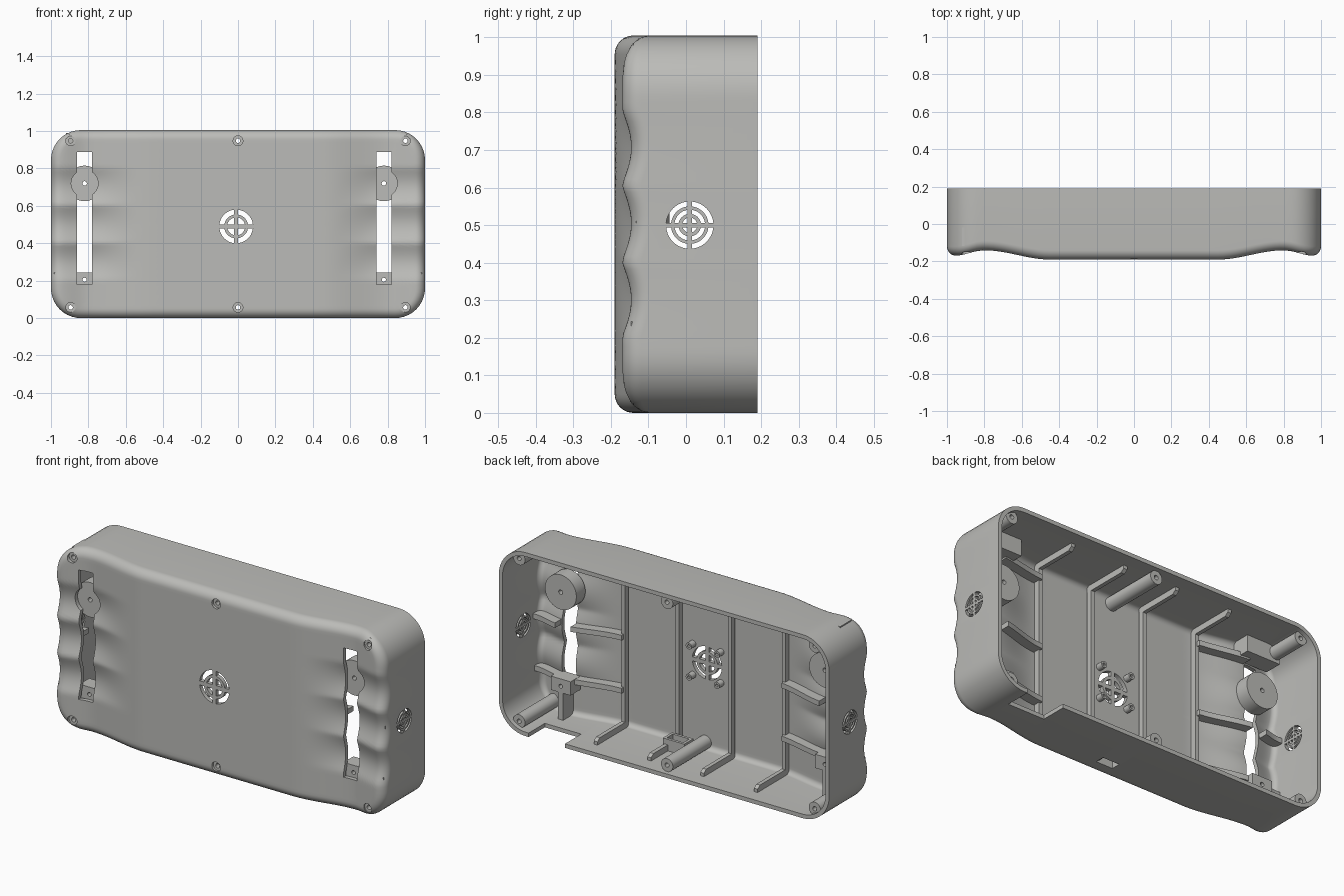
import bpy, bmesh, math

if "Cube" in bpy.data.objects:
    bpy.data.objects.remove(bpy.data.objects["Cube"])

H, R, FIL, WALL, BACK = 1.005, 0.16, 0.05, 0.022, 0.19
SLOTS = (-0.82, 0.78)

grey = bpy.data.materials.new("light_grey_plastic")
grey.diffuse_color = (0.5, 0.5, 0.48, 1)
grey.use_nodes = True
grey.node_tree.nodes["Principled BSDF"].inputs["Base Color"].default_value = grey.diffuse_color


def sstep(a, b, v):
    t = min(max((v - a) / (b - a), 0), 1)
    return t * t * (3 - 2 * t)


def front(x, z):
    """Depth of the front face: side dips plus finger grooves."""
    ax = abs(x)
    y = -0.19 + 0.05 * sstep(0.45, 0.8, ax) * (1 - 0.6 * sstep(0.8, 0.96, ax))
    if 0.2 < z < 0.81:
        s = math.sin(math.pi * (z - 0.2) / 0.203)
        y += 0.026 * (math.sqrt(s * s + 0.01) - 0.1) * sstep(0.5, 0.85, ax)
    return y


def make(name, bm, smooth=True):
    bmesh.ops.recalc_face_normals(bm, faces=bm.faces)
    me = bpy.data.meshes.new(name)
    bm.to_mesh(me)
    bm.free()
    ob = bpy.data.objects.new(name, me)
    bpy.context.collection.objects.link(ob)
    me.materials.append(grey)
    return ob


def prism(bm, pts, axis, lo, hi):
    """Extrude a 2D outline along an axis; pts are the other two axes in order."""
    def co(p, h):
        return {'x': (h, p[0], p[1]), 'y': (p[0], h, p[1]), 'z': (p[0], p[1], h)}[axis]
    a = [bm.verts.new(co(p, lo)) for p in pts]
    b = [bm.verts.new(co(p, hi)) for p in pts]
    bm.faces.new(a)
    bm.faces.new(b[::-1])
    n = len(pts)
    for i in range(n):
        bm.faces.new((a[i], b[i], b[(i + 1) % n], a[(i + 1) % n]))


def box(bm, x0, x1, y0, y1, z0, z1):
    prism(bm, [(x0, y0), (x1, y0), (x1, y1), (x0, y1)], 'z', z0, z1)


def disc(u, v, r, n=32):
    return [(u + r * math.cos(2 * math.pi * i / n), v + r * math.sin(2 * math.pi * i / n)) for i in range(n)]


def grille(bm, axis, u, v, rings, gap, lo, hi):
    """Ring slots split into quarters by a cross of bars."""
    for r0, r1 in rings:
        for q in range(4):
            def arc(r):
                g = math.asin(gap / r)
                return [q * math.pi / 2 + g + (math.pi / 2 - 2 * g) * i / 10 for i in range(11)]
            pts = [(u + r1 * math.cos(a), v + r1 * math.sin(a)) for a in arc(r1)]
            if r0:
                pts += [(u + r0 * math.cos(a), v + r0 * math.sin(a)) for a in arc(r0)[::-1]]
            else:
                a = q * math.pi / 2 + math.pi / 4
                pts.append((u + gap * 1.414 * math.cos(a), v + gap * 1.414 * math.sin(a)))
            prism(bm, pts, axis, lo, hi)


def cut(ob, bm):
    """Subtract a set of shapes from an object."""
    c = make("cutter", bm)
    c.hide_render = True
    m = ob.modifiers.new("cut", 'BOOLEAN')
    m.operation, m.solver, m.object = 'DIFFERENCE', 'EXACT', c
    bpy.context.view_layer.objects.active = ob
    bpy.ops.object.modifier_apply(modifier=m.name)
    bpy.data.objects.remove(c)


def outline(d):
    """Rounded rectangle inset by d, as (x, z) points."""
    w, h, r, pts = 1 - R, H / 2 - R, R - d, []
    corners = [(w, h, 0), (-w, h, 1), (-w, -h, 2), (w, -h, 3)]
    for i, (cx, cz, q) in enumerate(corners):
        arc = [(cx + r * math.cos((q + k / 10) * math.pi / 2), H / 2 + cz + r * math.sin((q + k / 10) * math.pi / 2))
               for k in range(11)]
        pts += arc
        nx, nz, _ = corners[(i + 1) % 4]
        n = 56 if i % 2 == 0 else 40
        x1, z1 = arc[-1]
        for k in range(1, n):
            pts.append((x1 + (nx - cx) * k / n, z1 + (nz - cz) * k / n))
    return pts


def skin(bm, inset):
    """Side wall, rounded edge and wavy front; returns the rim loop."""
    rad = FIL - inset
    rings = [[(x, BACK, z) for x, z in outline(inset)]]
    for k in range(9):
        a = k / 8 * math.pi / 2
        d = rad * (1 - math.cos(a))
        rings.append([(x, front(x, z) + inset + rad * (1 - math.sin(a)), z) for x, z in outline(inset + d)])
    base = outline(FIL)
    for k in range(1, 29):
        t = k / 28
        ring = []
        for x, z in base:
            px, pz = x * (1 - 0.5 * t), z + (H / 2 - z) * t
            ring.append((px, front(px, pz) + inset, pz))
        rings.append(ring)
    vs = [[bm.verts.new(p) for p in ring] for ring in rings]
    n = len(base)
    for a, b in zip(vs, vs[1:]):
        for i in range(n):
            bm.faces.new((a[i], a[(i + 1) % n], b[(i + 1) % n], b[i]))
    return vs[0]


# Shell, open at the back
bm = bmesh.new()
outer, inner = skin(bm, 0), skin(bm, WALL)
for i in range(len(outer)):
    j = (i + 1) % len(outer)
    bm.faces.new((outer[i], inner[i], inner[j], outer[j]))
bmesh.ops.remove_doubles(bm, verts=bm.verts, dist=1e-4)
shell = make("shell", bm)

# Slots, knob openings, bottom notch and bottom window
screws = [(x, z) for x in (-0.895, 0, 0.895) for z in (0.057, 0.948)]
bm = bmesh.new()
for sx in SLOTS:
    box(bm, sx - 0.04, sx + 0.04, -0.3, 0, 0.18, 0.888)
box(bm, 0.6, 0.82, 0.05, 0.3, -0.1, 0.06)
box(bm, 0.05, 0.15, -0.1, -0.05, -0.1, 0.04)
cut(shell, bm)
bm = bmesh.new()
for sx in SLOTS:
    prism(bm, disc(sx, 0.72, 0.072), 'y', -0.3, 0)
cut(shell, bm)

# Vent grilles on the front and both sides
bm = bmesh.new()
grille(bm, 'y', -0.01, 0.49, [(0, 0.048), (0.064, 0.09)], 0.011, -0.3, 0)
for lo, hi in ((-1.1, -0.9), (0.9, 1.1)):
    grille(bm, 'x', 0.01, 0.5, [(0, 0.02), (0.03, 0.041), (0.05, 0.063)], 0.006, lo, hi)
cut(shell, bm)

# Countersunk screw holes
bm = bmesh.new()
for x, z in screws:
    prism(bm, disc(x, z, 0.026), 'y', -0.3, front(x, z) + 0.014)
cut(shell, bm)
bm = bmesh.new()
for x, z in screws:
    prism(bm, disc(x, z, 0.012, 16), 'y', -0.3, 0)
cut(shell, bm)

# Screw posts and speaker bosses
parts = [shell]
bm, holes = bmesh.new(), bmesh.new()
for x, z in screws:
    prism(bm, disc(x, z, 0.036), 'y', front(x, z) + 0.02, 0.165)
    prism(holes, disc(x, z, 0.012, 16), 'y', -0.3, 0.3)
for x in (-0.095, 0.075):
    for z in (0.405, 0.575):
        prism(bm, disc(x, z, 0.018, 20), 'y', -0.175, -0.13)
        prism(holes, disc(x, z, 0.008, 12), 'y', -0.155, -0.1)
posts = make("screw_posts", bm)
cut(posts, holes)
parts.append(posts)

# Thumb knobs behind the slots
bm, holes = bmesh.new(), bmesh.new()
for sx in SLOTS:
    prism(bm, disc(sx, 0.72, 0.095, 48), 'y', -0.108, -0.03)
    prism(holes, disc(sx, 0.72, 0.012, 16), 'y', -0.3, 0.3)
knobs = make("strap_knobs", bm)
cut(knobs, holes)
parts.append(knobs)

# U-shaped ribs over the bottom, front and top walls
bm = bmesh.new()
lower = [(0.11, 0.012), (-0.16, 0.012)]
inside = [(-0.13, 0.055), (0.09, 0.055), (0.11, 0.04)]
flip = lambda ps: [(y, H - z) for y, z in reversed(ps)]
for x in (0.47, 0.145, -0.175, -0.5):
    prism(bm, lower + flip(lower) + flip(inside) + inside, 'x', x - 0.011, x + 0.011)
parts.append(make("frame_ribs", bm))

# Cross ribs that follow the grip, broken at the slots
bm = bmesh.new()
for sx in SLOTS:
    s = 1 if sx > 0 else -1
    start = 0.47 if s > 0 else -0.5
    for z, spans in ((0.52, 2), (0.23, 2), (0.9, 1)):
        for a, b in ((start, sx - s * 0.045), (sx + s * 0.045, s * 0.985))[:spans]:
            xs = [a + (b - a) * i / 10 for i in range(11)]
            pts = [(x, front(x, z) + 0.014) for x in xs] + [(x, front(x, z) + 0.075) for x in xs[::-1]]
            prism(bm, pts, 'z', z - 0.014, z + 0.014)
parts.append(make("grip_ribs", bm))

# Strap anchors at the slot bottoms and blocks at the slot tops
bm, holes = bmesh.new(), bmesh.new()
for sx in SLOTS:
    box(bm, sx - 0.06, sx + 0.06, -0.115, -0.03, 0.17, 0.245)
    box(bm, sx - 0.015, sx + 0.015, -0.125, -0.03, 0.015, 0.17)
    box(bm, sx - 0.1, sx + 0.1, -0.118, -0.02, 0.895, 0.99)
    prism(holes, disc(sx, 0.205, 0.011, 16), 'y', -0.3, 0.3)
anchors = make("strap_anchors", bm)
cut(anchors, holes)
parts.append(anchors)

# Open socket around the bottom window
bm = bmesh.new()
for x0, x1, y0, y1 in ((0.035, 0.05, -0.115, -0.035), (0.15, 0.165, -0.115, -0.035),
                       (0.05, 0.15, -0.115, -0.1), (0.05, 0.15, -0.05, -0.035)):
    box(bm, x0, x1, y0, y1, 0.012, 0.085)
parts.append(make("switch_socket", bm))

# Smooth the curves, keep the edges crisp
bpy.ops.object.select_all(action='DESELECT')
for ob in parts:
    ob.select_set(True)
bpy.context.view_layer.objects.active = shell
bpy.ops.object.shade_smooth_by_angle(angle=math.radians(30))
